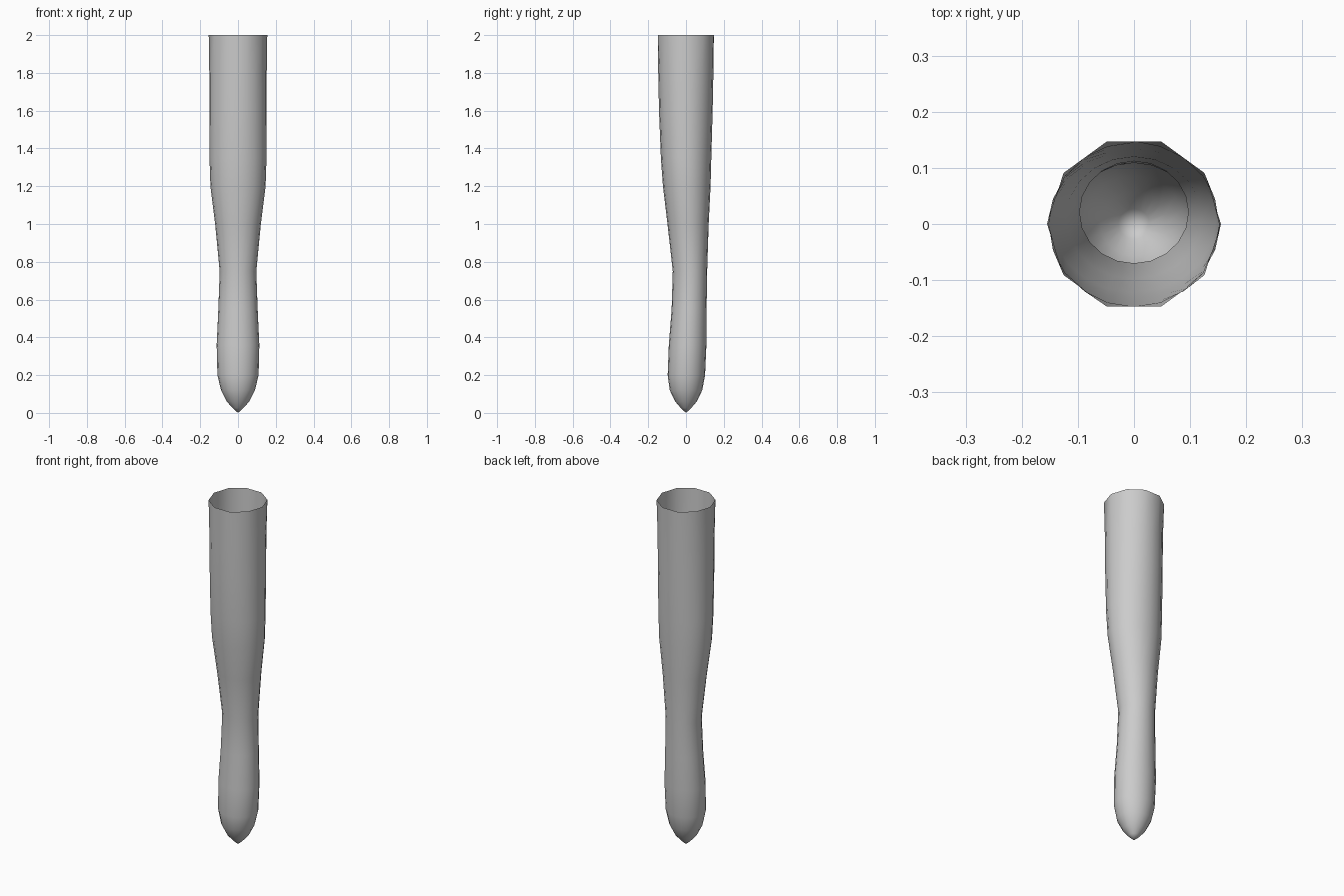
import bpy, bmesh
from math import cos, sin, pi

if "Cube" in bpy.data.objects:
    bpy.data.objects.remove(bpy.data.objects["Cube"])

SIDES = 20

# Height, half width in x, front y, back y of each ring
RINGS = [
    (0.025, 0.028, -0.027, 0.027),
    (0.06, 0.059, -0.057, 0.057),
    (0.12, 0.090, -0.086, 0.086),
    (0.20, 0.109, -0.097, 0.101),
    (0.36, 0.113, -0.091, 0.108),
    (0.55, 0.104, -0.076, 0.109),
    (0.75, 0.097, -0.070, 0.112),
    (1.00, 0.121, -0.098, 0.120),
    (1.20, 0.146, -0.122, 0.130),
    (1.35, 0.151, -0.133, 0.134),
    (1.60, 0.152, -0.143, 0.141),
    (1.80, 0.152, -0.147, 0.145),
]

bm = bmesh.new()

# Elliptical rings of the leg
loops = []
for z, rx, front, back in RINGS:
    cy, ry = (front + back) / 2, (back - front) / 2
    loops.append([bm.verts.new((rx * cos(2 * pi * i / SIDES),
                                cy + ry * sin(2 * pi * i / SIDES), z))
                  for i in range(SIDES)])

# Open ten-sided rim: every second point lies midway along a straight edge
rim = []
for i in range(SIDES):
    a = 2 * pi * i / SIDES
    r = 0.155 * (cos(pi / 10) if i % 2 else 1)
    rim.append(bm.verts.new((r * cos(a), r * sin(a), 2.0)))
loops.append(rim)

# Wall and pointed tip
tip = bm.verts.new((0, 0, 0))
for i in range(SIDES):
    j = (i + 1) % SIDES
    bm.faces.new((tip, loops[0][j], loops[0][i]))
    for lower, upper in zip(loops, loops[1:]):
        bm.faces.new((lower[i], lower[j], upper[j], upper[i]))
for f in bm.faces:
    f.smooth = True

mesh = bpy.data.meshes.new("tapered_leg")
bm.to_mesh(mesh)
bm.free()
leg = bpy.data.objects.new("tapered_leg", mesh)
bpy.context.collection.objects.link(leg)
